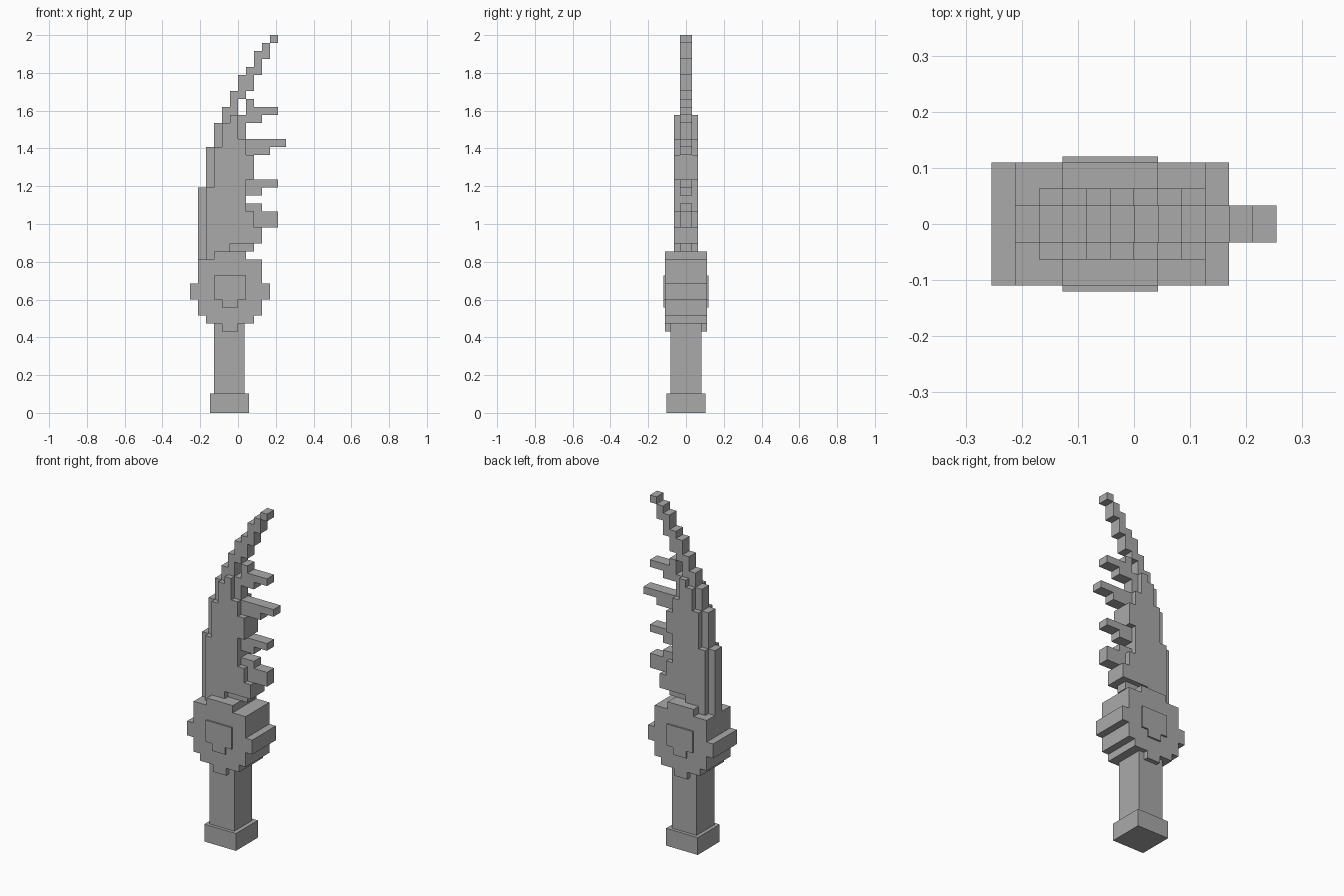
import bpy
import bmesh

cube = bpy.data.objects.get("Cube")
if cube:
    bpy.data.objects.remove(cube, do_unlink=True)

U = 0.0424    # side of one grid cell
TOP = 2.0

grey = bpy.data.materials.new("plain grey")
grey.use_nodes = True
colour = (0.4, 0.4, 0.4, 1)
grey.diffuse_color = colour
grey.node_tree.nodes["Principled BSDF"].inputs["Base Color"].default_value = colour


def extrude_outline(name, points, half):
    """Extrude an x-z outline symmetrically through y."""
    bm = bmesh.new()
    face = bm.faces.new([bm.verts.new((x, -half, z)) for x, z in points])
    ext = bmesh.ops.extrude_face_region(bm, geom=[face])
    verts = [g for g in ext["geom"] if isinstance(g, bmesh.types.BMVert)]
    bmesh.ops.translate(bm, verts=verts, vec=(0, 2 * half, 0))
    bmesh.ops.recalc_face_normals(bm, faces=bm.faces)
    mesh = bpy.data.meshes.new(name)
    bm.to_mesh(mesh)
    bm.free()
    mesh.materials.append(grey)
    obj = bpy.data.objects.new(name, mesh)
    bpy.context.collection.objects.link(obj)
    return obj


def stepped(name, start, rows, half):
    """Plate of stacked rows (height, left, right) in cells, from the top down."""
    left, right, k = [], [], start
    for height, a, b in rows:
        for level in (k, k + height):
            left.append((a * U, TOP - level * U))
            right.append((b * U, TOP - level * U))
        k += height
    outline = []
    for p in right + left[::-1]:
        if not outline or p != outline[-1]:
            outline.append(p)
    return extrude_outline(name, outline, half)


def block(name, x0, x1, z0, z1, half):
    return extrude_outline(name, [(x0, z0), (x1, z0), (x1, z1), (x0, z1)], half)


# Handle
block("pommel", -0.148, 0.058, 0, 0.102, 0.102)
block("grip", -0.127, 0.034, 0.102, 0.5, 0.083)

# Round stepped guard and the emblem standing out on both sides
stepped("guard", 27, [(1, -3, 1), (3, -5, 3), (2, -6, 4), (2, -5, 3),
                      (1, -4, 2), (1, -2, 0)], 0.11)
stepped("guard_emblem", 30, [(3, -3, 1), (1, -2, 0)], 0.12)

# Thin curved blade with spikes along one edge
THIN = 0.033
stepped("blade_tip", 0, [(1, 4, 5)], THIN)
stepped("blade_edge", 1, [
    (1, 3, 4), (1, 2, 4), (1, 2, 3), (1, 1, 3), (2, 0, 2), (1, -1, 1),
    (1, -1, 0), (1, -2, 0), (1, -2, 3), (2, -3, 1), (1, -3, 6), (1, -4, 4),
    (3, -4, 2), (1, -4, 5), (1, -5, 3), (1, -5, 1), (1, -5, 3), (2, -5, 5),
    (2, -5, 3), (1, -5, 2), (2, -5, -4)], THIN)
stepped("upper_spike", 8, [(1, 1, 2), (1, 1, 5)], THIN)

# Thick middle of the blade
stepped("blade_core", 10, [
    (1, -1, 0), (2, -2, 0), (1, -2, 1), (1, -3, 1), (3, -3, 2), (1, -3, 1),
    (3, -4, 1), (2, -4, 2), (2, -4, 3), (1, -4, -1), (1, -4, -3)], 0.063)
